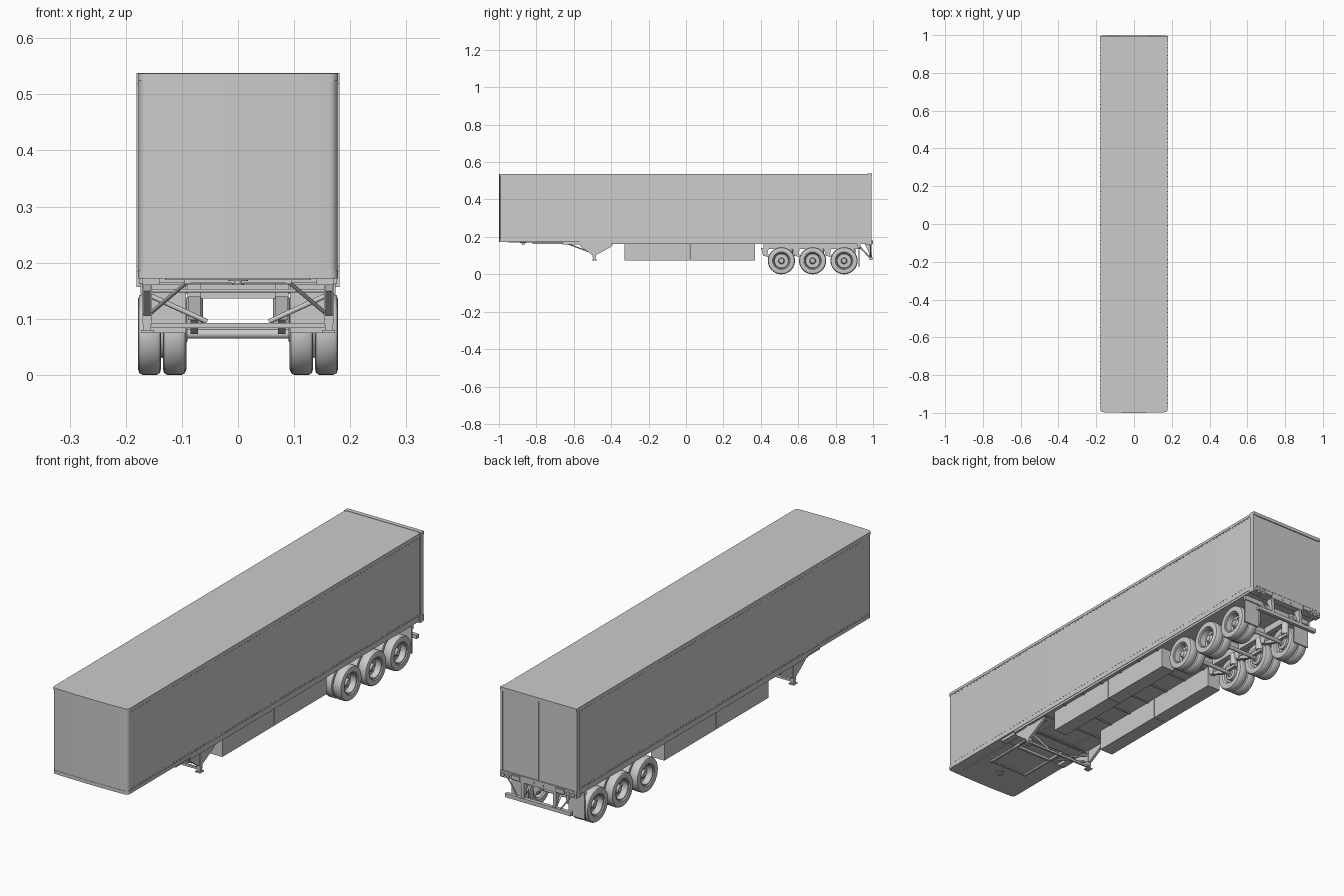
import bpy, bmesh, math
from mathutils import Vector


def finish(name, bm, smooth=False, mirror=False):
    bmesh.ops.recalc_face_normals(bm, faces=bm.faces)
    me = bpy.data.meshes.new(name)
    bm.to_mesh(me)
    bm.free()
    ob = bpy.data.objects.new(name, me)
    bpy.context.collection.objects.link(ob)
    if mirror:
        ob.modifiers.new("mirror", 'MIRROR')
    if smooth:
        bpy.ops.object.select_all(action='DESELECT')
        ob.select_set(True)
        bpy.context.view_layer.objects.active = ob
        bpy.ops.object.shade_smooth_by_angle(angle=math.radians(35))
    return ob


def add_box(bm, x0, x1, y0, y1, z0, z1):
    vs = bmesh.ops.create_cube(bm, size=1)['verts']
    for v in vs:
        v.co = ((x0 + x1) / 2 + v.co.x * (x1 - x0),
                (y0 + y1) / 2 + v.co.y * (y1 - y0),
                (z0 + z1) / 2 + v.co.z * (z1 - z0))


def boxes(name, items, mirror=False):
    bm = bmesh.new()
    for b in items:
        add_box(bm, *b)
    return finish(name, bm, mirror=mirror)


def prism(name, pts, offset, smooth=False, mirror=False):
    bm = bmesh.new()
    f = bm.faces.new([bm.verts.new(p) for p in pts])
    r = bmesh.ops.extrude_face_region(bm, geom=[f])
    for v in r['geom']:
        if isinstance(v, bmesh.types.BMVert):
            v.co += Vector(offset)
    return finish(name, bm, smooth, mirror)


def add_rod(bm, a, b, r, seg=12):
    a, b = Vector(a), Vector(b)
    vs = bmesh.ops.create_cone(bm, cap_ends=True, segments=seg, radius1=r,
                               radius2=r, depth=(b - a).length)['verts']
    q = Vector((0, 0, 1)).rotation_difference(b - a)
    for v in vs:
        v.co = q @ v.co + (a + b) / 2


def rods(name, items, mirror=False, seg=12):
    bm = bmesh.new()
    for i in items:
        add_rod(bm, *i, seg=seg)
    return finish(name, bm, True, mirror)


def add_lathe(bm, profile, y, z, seg=40):
    rings = []
    for r, x in profile:
        n = seg if r > 0 else 1
        rings.append([bm.verts.new((x, y + r * math.cos(2 * math.pi * i / seg),
                                    z + r * math.sin(2 * math.pi * i / seg))) for i in range(n)])
    for a, b in zip(rings, rings[1:]):
        for i in range(seg):
            j = (i + 1) % seg
            bm.faces.new([a[0], b[j], b[i]] if len(a) == 1 else [a[i], a[j], b[j], b[i]])


# Cargo box: bowed nose with rounded vertical corners
def outline(g, z, back=0.988):
    w, r = 0.177 + g, 0.016
    right = [(w, back)]
    for i in range(7):
        t = math.pi / 2 * i / 6
        right.append((w - r + r * math.cos(t), -0.979 - r * math.sin(t) - g))
    right += [(0.11, -0.9968 - g), (0.055, -0.998 - g)]
    pts = right + [(0, -0.9985 - g)] + [(-x, y) for x, y in reversed(right)]
    return [(x, y, z) for x, y in pts]


prism("cargo_box", outline(0, 0.178), (0, 0, 0.357), True)
prism("top_rail", outline(0.0015, 0.525), (0, 0, 0.012), True)
prism("bottom_rail", outline(0.0012, 0.172), (0, 0, 0.015), True)

# Rivet rows along the side rails
boxes("rivets", [(0.178, 0.1795, y, y + 0.004, z, z + 0.003)
                 for k in range(98) for y in [-0.97 + k * 0.02] for z in (0.192, 0.518)], True)

# Rear door frame, doors and light beam
boxes("rear_frame", [(0.169, 0.1805, 0.97, 0.992, 0.157, 0.538)], True)
boxes("rear_header", [(-0.1805, 0.1805, 0.975, 0.994, 0.524, 0.5385)])
boxes("rear_doors", [(-0.168, -0.0005, 0.98, 0.991, 0.187, 0.523),
                     (0.0005, 0.168, 0.98, 0.991, 0.187, 0.523)])
boxes("rear_beam", [(-0.181, 0.181, 0.965, 0.994, 0.157, 0.184)])
rods("rear_lights", [((x, 0.99, 0.169), (x, 0.999, 0.169), 0.008) for x in (0.165, 0.142)]
     + [((0.022, 0.99, 0.17), (0.022, 0.997, 0.17), 0.004)], True, 20)
boxes("dock_bumpers", [(0.085, 0.125, 0.99, 1.0, 0.162, 0.18)], True)

# Underfloor with cross members
boxes("underfloor", [(-0.174, 0.174, -0.57, 0.97, 0.165, 0.175)])
boxes("floor_cross_members", [(-0.172, 0.172, -0.5 + k * 0.12, -0.492 + k * 0.12, 0.161, 0.17)
                              for k in range(8)])
boxes("side_sill", [(0.168, 0.1765, -0.57, 0.97, 0.162, 0.175)], True)

# Coupler plate, kingpin and front subframe
boxes("coupler_plate", [(-0.13, 0.13, -0.95, -0.66, 0.169, 0.174)])
rods("kingpin", [((0, -0.87, 0.16), (0, -0.87, 0.175), 0.007),
                 ((0, -0.87, 0.1605), (0, -0.87, 0.164), 0.0105),
                 ((0, -0.87, 0.167), (0, -0.87, 0.171), 0.018)], seg=20)
boxes("front_subframe", [(0.085, 0.095, -0.82, -0.4, 0.162, 0.172),
                         (-0.002, 0.09, -0.82, -0.81, 0.164, 0.172),
                         (-0.002, 0.09, -0.66, -0.65, 0.162, 0.172),
                         (0.14, 0.17, -0.66, -0.4, 0.16, 0.175)], True)

# Landing gear
prism("landing_bracket", [(0.156, y, z) for y, z in
      [(-0.57, 0.168), (-0.565, 0.15), (-0.505, 0.106), (-0.475, 0.106), (-0.40, 0.147), (-0.385, 0.168)]],
      (0.012, 0, 0), mirror=True)
boxes("landing_leg", [(0.153, 0.170, -0.499, -0.481, 0.09, 0.168),
                      (0.155, 0.168, -0.497, -0.483, 0.079, 0.092),
                      (0.150, 0.173, -0.503, -0.477, 0.075, 0.08)], True)
rods("landing_braces", [((0.158, -0.49, 0.142), (0.055, -0.49, 0.095), 0.0045),
                        ((0.156, -0.49, 0.11), (0.09, -0.64, 0.166), 0.0035)], True)
boxes("landing_crossbar", [(-0.158, 0.158, -0.494, -0.486, 0.084, 0.093)])
rods("crank_shaft", [((-0.16, -0.49, 0.15), (0.16, -0.49, 0.15), 0.003)])

# Side storage boxes, two per side
boxes("side_storage", [(0.093, 0.157, -0.33, 0.019, 0.075, 0.166),
                       (0.093, 0.157, 0.021, 0.37, 0.075, 0.166)], True)

# Bogie rails, cross members and hangers
axle_y = (0.51, 0.677, 0.845)
boxes("bogie_rail", [(0.066, 0.09, 0.415, 0.93, 0.136, 0.168)], True)
boxes("bogie_cross_member", [(-0.07, 0.07, y, y + 0.012, 0.136, 0.162)
                             for y in (0.42, 0.59, 0.757, 0.915)])
prism_pts = [(-0.028, 0.14), (0.012, 0.14), (0.002, 0.098), (-0.018, 0.098)]
for n, ay in enumerate(axle_y, 1):
    prism(f"suspension_hanger_{n}", [(0.067, ay - 0.08 + y, z) for y, z in prism_pts],
          (0.022, 0, 0), mirror=True)
    prism(f"trailing_arm_{n}", [(0.071, ay + y, z) for y, z in
          [(-0.095, 0.112), (-0.01, 0.09), (0.06, 0.085), (0.06, 0.073), (-0.02, 0.073), (-0.095, 0.1)]],
          (0.014, 0, 0), mirror=True)
    rods(f"air_spring_{n}", [((0.078, ay + 0.045, 0.084), (0.078, ay + 0.045, 0.138), 0.016)], True, 20)
    rods(f"axle_{n}", [((-0.12, ay, 0.073), (0.12, ay, 0.073), 0.0085)], seg=20)

# Dual wheels: deep dished outer wheel, reversed inner wheel, hub and bolts
outer = [(0, .164), (.012, .164), (.015, .160), (.017, .149), (.030, .146), (.037, .148),
         (.040, .172), (.044, .173), (.047, .177), (.062, .1785), (.069, .176), (.0725, .170),
         (.0725, .145), (.069, .139), (.060, .137), (.044, .139), (.038, .142)]
inner = [(.0, .118), (.030, .118), (.037, .115), (.040, .099), (.044, .097), (.047, .094),
         (.062, .092), (.069, .0945), (.0725, .100), (.0725, .126), (.069, .132),
         (.060, .134), (.044, .132), (.038, .142)]
drum = [(0, .090), (.013, .090), (.015, .096), (.027, .099), (.028, .119)]
for n, ay in enumerate(axle_y, 1):
    for part, prof in (("outer_wheel", outer), ("inner_wheel", inner), ("brake_drum", drum)):
        bm = bmesh.new()
        add_lathe(bm, prof, ay, 0.0725)
        finish(f"{part}_{n}", bm, True, True)
    nuts = []
    for k in range(10):
        a = 2 * math.pi * k / 10
        y, z = ay + 0.0235 * math.cos(a), 0.0725 + 0.0235 * math.sin(a)
        nuts.append(((0.145, y, z), (0.152, y, z), 0.0025))
    rods(f"wheel_nuts_{n}", nuts, True, 6)

# Mud flaps with hanger bar
boxes("mud_flap", [(0.095, 0.172, 0.922, 0.927, 0.04, 0.15),
                   (0.088, 0.174, 0.918, 0.932, 0.144, 0.166)], True)

# Rear underride guard
boxes("underride_bar", [(-0.155, 0.155, 0.981, 0.997, 0.076, 0.092)])
prism("underride_post", [(0.068, y, z) for y, z in
      [(0.955, 0.165), (0.992, 0.165), (0.994, 0.085), (0.982, 0.085), (0.976, 0.12)]],
      (0.014, 0, 0), mirror=True)
rods("underride_brace", [((0.075, 0.982, 0.09), (0.075, 0.92, 0.158), 0.004),
                         ((0.10, 0.988, 0.088), (0.152, 0.985, 0.16), 0.003)], True)
